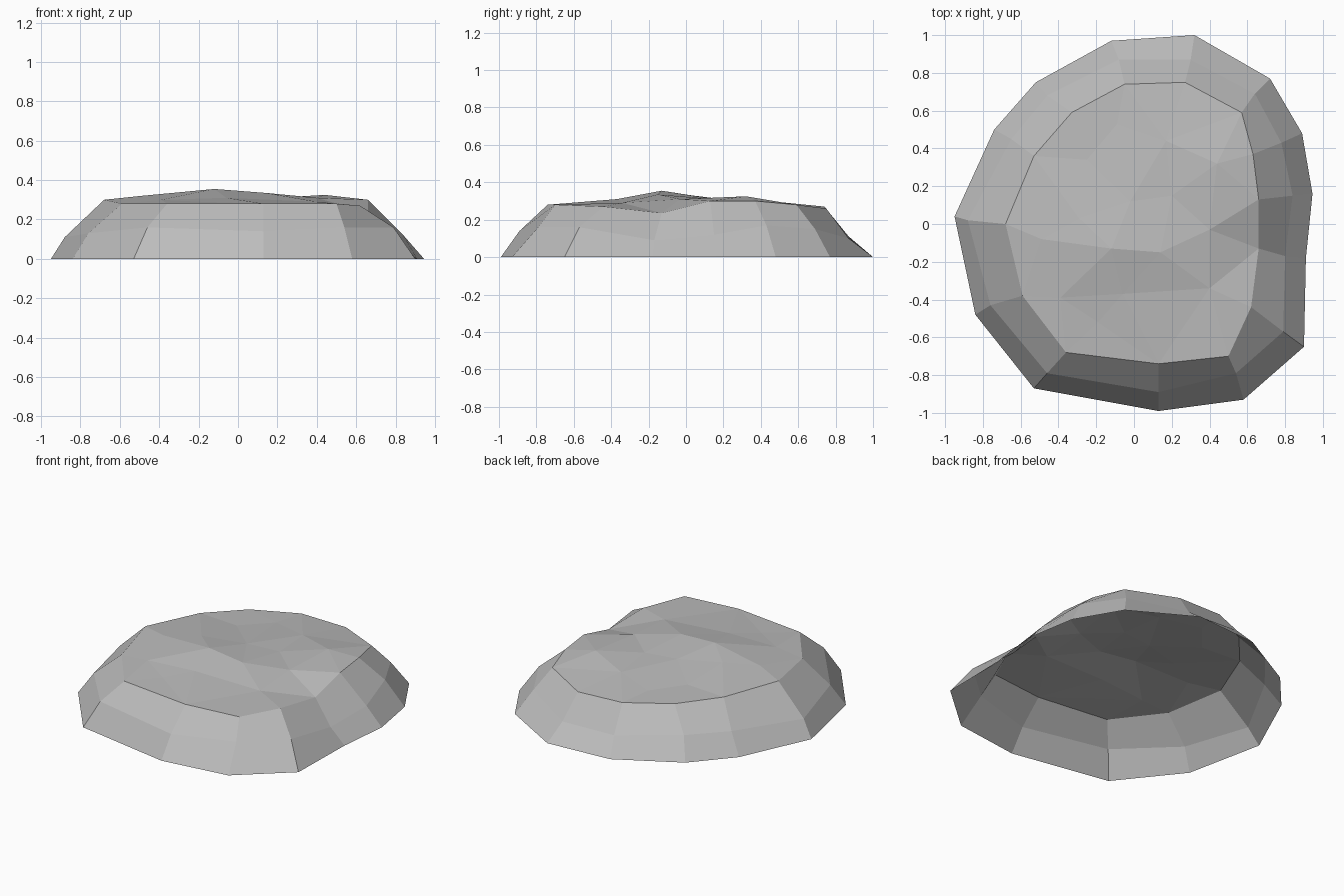
import bpy, bmesh
from mathutils import Vector
from mathutils.geometry import delaunay_2d_cdt

cube = bpy.data.objects.get("Cube")
if cube:
    bpy.data.objects.remove(cube, do_unlink=True)

# Stone colour
stone = bpy.data.materials.new("stone grey")
stone.use_nodes = True
grey = (0.5, 0.5, 0.5, 1)
stone.diffuse_color = grey
stone.node_tree.nodes["Principled BSDF"].inputs["Base Color"].default_value = grey

# Ground outline, counted clockwise from the back
base = [(-.12, .97), (.32, 1), (.72, .77), (.89, .48), (.945, .16), (.91, -.18), (.9, -.65),
        (.58, -.93), (.13, -.99), (-.53, -.87), (-.84, -.48), (-.95, .04), (-.74, .5), (-.52, .75)]
# Shoulder ring halfway up the sides
shoulder = [(-.08, .87, .11), (.3, .87, .1), (.64, .69, .15), (.78, .43, .17), (.84, .15, .12),
            (.8, -.17, .09), (.79, -.57, .16), (.54, -.79, .16), (.13, -.89, .14), (-.46, -.79, .16),
            (-.76, -.43, .13), (-.88, .02, .11), (-.65, .45, .13), (-.46, .68, .14)]
# Rim of the top
rim = [(-.05, .74, .27), (.27, .75, .26), (.57, .59, .28), (.63, .37, .3), (.66, .13, .3),
       (.66, -.13, .235), (.62, -.44, .27), (.5, -.7, .28), (.13, -.74, .28), (-.36, -.68, .28),
       (-.59, -.38, .28), (-.68, 0, .3), (-.53, .36, .29), (-.33, .59, .28)]
# Bumps and hollows across the top
bumps = [(.44, .32, .325), (.2, .15, .31), (.17, .44, .3), (-.09, .53, .28), (-.25, .34, .29),
         (-.02, .12, .315), (-.12, -.13, .355), (-.29, .03, .33), (-.49, -.08, .32), (.14, -.15, .335),
         (.4, -.03, .31), (.4, -.34, .29), (-.06, -.37, .31), (-.39, -.39, .3), (-.19, -.52, .29)]

bm = bmesh.new()
rings = [[bm.verts.new((*p, 0)[:3]) for p in ring] for ring in (base, shoulder, rim)]

# Faceted sides
n = len(base)
for low, high in zip(rings, rings[1:]):
    for i in range(n):
        j = (i + 1) % n
        bm.faces.new((low[j], low[i], high[i], high[j]))

# Uneven triangulated top, underside left open
top = rings[2] + [bm.verts.new(p) for p in bumps]
border = [(i, (i + 1) % n) for i in range(n)]
cells = delaunay_2d_cdt([Vector(v.co.xy) for v in top], border, [], 1, 1e-5)[2]
for cell in cells:
    bm.faces.new([top[i] for i in cell])
bmesh.ops.recalc_face_normals(bm, faces=bm.faces)
if sum(f.normal.z for f in bm.faces) < 0:
    bmesh.ops.reverse_faces(bm, faces=bm.faces)

mesh = bpy.data.meshes.new("flat_rock")
bm.to_mesh(mesh)
bm.free()
mesh.materials.append(stone)
rock = bpy.data.objects.new("flat_rock", mesh)
bpy.context.collection.objects.link(rock)
